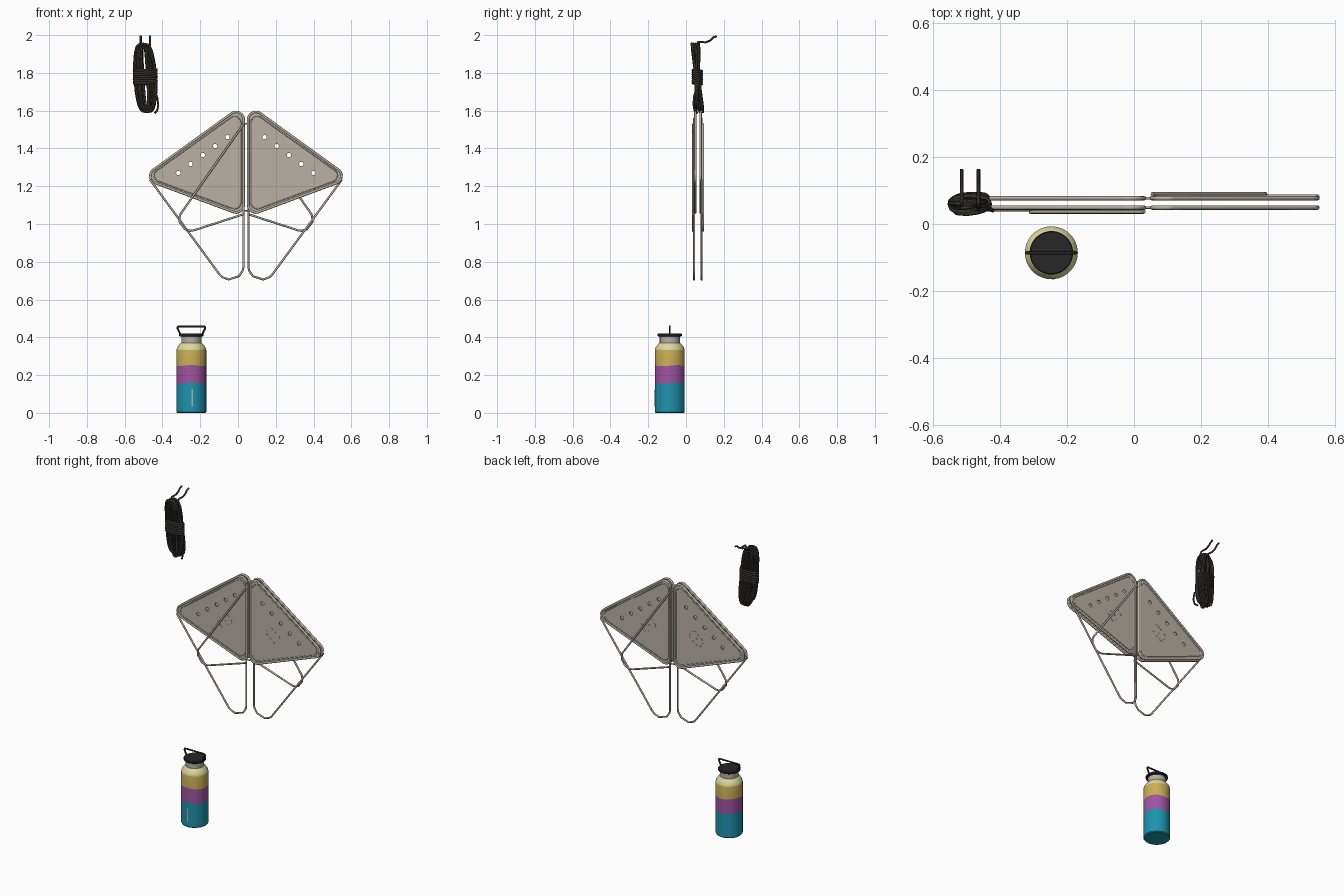
import bpy
import bmesh
from math import sin, cos, pi, tan, radians
from mathutils import Vector

cube = bpy.data.objects.get("Cube")
if cube:
    bpy.data.objects.remove(cube)


def material(name, r, g, b):
    m = bpy.data.materials.new(name)
    m.use_nodes = True
    m.diffuse_color = (r, g, b, 1)
    m.node_tree.nodes["Principled BSDF"].inputs["Base Color"].default_value = (r, g, b, 1)
    return m


GREY = material("warm grey metal", 0.485, 0.44, 0.375)
ROPE = material("dark brown rope", 0.038, 0.031, 0.025)
TEAL = material("teal", 0.013, 0.29, 0.42)
PURPLE = material("purple", 0.35, 0.09, 0.36)
MUSTARD = material("mustard", 0.59, 0.43, 0.095)
CREAM = material("pale yellow", 0.72, 0.68, 0.34)
STEEL = material("pale steel", 0.47, 0.43, 0.40)
BLACK = material("black", 0.02, 0.02, 0.02)


def add_mesh(name, mesh, mats, angle=None):
    obj = bpy.data.objects.new(name, mesh)
    bpy.context.collection.objects.link(obj)
    for m in mats:
        mesh.materials.append(m)
    if angle:
        bpy.ops.object.select_all(action='DESELECT')
        obj.select_set(True)
        bpy.context.view_layer.objects.active = obj
        bpy.ops.object.shade_smooth_by_angle(angle=radians(angle))
    return obj


def curve_mesh(name, curve, mat, angle):
    """Turn a curve into a mesh object."""
    tmp = bpy.data.objects.new("tmp", curve)
    bpy.context.collection.objects.link(tmp)
    bpy.context.view_layer.update()
    graph = bpy.context.evaluated_depsgraph_get()
    mesh = bpy.data.meshes.new_from_object(tmp.evaluated_get(graph))
    bpy.data.objects.remove(tmp)
    return add_mesh(name, mesh, [mat], angle)


def add_spline(curve, pts, closed):
    s = curve.splines.new('POLY')
    s.points.add(len(pts) - 1)
    for p, co in zip(s.points, pts):
        p.co = (*co, 1)
    s.use_cyclic_u = closed


def tube(name, pts, radius, mat, closed=False):
    c = bpy.data.curves.new(name, 'CURVE')
    c.dimensions = '3D'
    c.bevel_depth = radius
    c.bevel_resolution = 2
    c.use_fill_caps = True
    add_spline(c, pts, closed)
    curve_mesh(name, c, mat, 50)


def fillet(pts, r, closed=True, steps=7):
    """Round the corners of a 2D path."""
    out = []
    pts = [Vector(p) for p in pts]
    for i, p in enumerate(pts):
        if not closed and i in (0, len(pts) - 1):
            out.append(p)
            continue
        a = (pts[i - 1] - p).normalized()
        b = (pts[(i + 1) % len(pts)] - p).normalized()
        half = a.angle(b) / 2
        centre = p + (a + b).normalized() * (r / sin(half))
        start = p + a * (r / tan(half)) - centre
        end = p + b * (r / tan(half)) - centre
        for k in range(steps + 1):
            d = start.lerp(end, k / steps)
            out.append(centre + d.normalized() * r)
    return out


def box(name, mat, place_vertex):
    """Unit cube whose corners are moved by a rule."""
    bm = bmesh.new()
    bmesh.ops.create_cube(bm, size=1)
    for v in bm.verts:
        v.co = place_vertex(v.co)
    bmesh.ops.recalc_face_normals(bm, faces=bm.faces)
    mesh = bpy.data.meshes.new(name)
    bm.to_mesh(mesh)
    bm.free()
    add_mesh(name, mesh, [mat])


# Folding table: two layers of two rounded triangles, with wire legs
MID_X, MID_Y = 0.042, 0.063
CORNERS = [(0.012, 1.632), (0.012, 1.043), (0.551, 1.243)]
INNER = [(0.027, 1.601), (0.027, 1.066), (0.522, 1.247)]
LEG_LONG = [(0.508, 1.235), (0.013, 0.56), (0.013, 1.56)]
LEG_SHORT = [(0.012, 1.53), (0.445, 0.912), (0.012, 1.052)]


def place(path, side, y):
    return [(MID_X + side * p[0], y, p[1]) for p in path]


def panel_sheet(name, side, y):
    c = bpy.data.curves.new(name, 'CURVE')
    c.dimensions = '2D'
    c.fill_mode = 'BOTH'
    c.extrude = 0.002
    add_spline(c, [(side * p.x, p.y, 0) for p in fillet(CORNERS, 0.04)], True)
    # row of round holes along the top edge
    for i in range(5):
        u, z = 0.098 + 0.065 * i, 1.46 - 0.0475 * i
        ring = [2 * pi * k / 16 for k in range(16)]
        add_spline(c, [(side * u + 0.0115 * cos(t), z + 0.0115 * sin(t), 0) for t in ring], True)
    obj = curve_mesh(name, c, GREY, None)
    obj.rotation_euler.x = pi / 2
    obj.location = (MID_X, y, 0)


def dash(name, side, y, along, across, w, h):
    """Small raised mark laid on a panel in its tilted rectangle frame."""
    t = radians(-37)

    def corner(co):
        a, b = along + co.x * w, across + co.z * h
        u = 0.17 + a * cos(t) - b * sin(t)
        z = 1.276 + a * sin(t) + b * cos(t)
        return (MID_X + side * u, y + co.y * 0.002, z)
    box(name, GREY, corner)


for side, word in ((-1, "right"), (1, "left")):
    for layer, where in ((-1, "front"), (1, "back")):
        tag = f"{where}_{word}"
        y = MID_Y + layer * 0.014
        panel_sheet("panel_" + tag, side, y)
        tube("panel_rim_" + tag, place(fillet(CORNERS, 0.04), side, y), 0.0065, GREY, True)
        tube("panel_bead_" + tag, place(fillet(INNER, 0.033), side, y + layer * 0.001),
             0.003, GREY, True)
        face = y + layer * 0.0025
        for sgn in (-1, 1):
            for k in (-1, 0, 1):
                dash("slot_mark_" + tag, side, face, k * 0.03, sgn * 0.03, 0.02, 0.004)
            for k in (-1, 1):
                dash("slot_mark_" + tag, side, face, sgn * 0.046, k * 0.017, 0.004, 0.02)
        dash("centre_mark_" + tag, side, face, 0, 0, 0.011, 0.011)
    # each side's legs sit on the outside of one layer
    tube("long_leg_" + word, place(fillet(LEG_LONG, 0.071, False), side, MID_Y + side * 0.020),
         0.0055, GREY)
    tube("short_leg_" + word, place(fillet(LEG_SHORT, 0.060, False), side, MID_Y + side * 0.027),
         0.0055, GREY)

# Hinge pins joining the two sides
for z in (1.07, 1.53):
    for layer in (-1, 1):
        y = MID_Y + layer * 0.014
        tube("hinge_pin", [(MID_X - 0.012, y, z), (MID_X + 0.012, y, z)], 0.004, GREY)

# Rope coil: one long strand wound into nested loops
RX, RY, RZ = -0.491, 0.060, 1.777
coil = []
LOOPS, STEPS = 18, 28
for i in range(LOOPS * STEPS):
    t = 2 * pi * i / STEPS
    turn = i / STEPS
    s, c = sin(t), cos(t)
    wide = 0.034 + 0.024 * sin(turn * 2.4)
    tall = 0.171 + 0.014 * sin(turn * 2.1)
    x = RX + wide * (abs(c) ** 0.55) * (1 if c > 0 else -1) - 0.010 * s
    y = RY - 0.010 * s + 0.021 * sin(turn * 1.7) * (0.45 + 0.55 * abs(s))
    coil.append((x, y, RZ + tall * s))
tube("rope_coil", coil, 0.0055, ROPE)

# Rope wrap around the waist
TURNS = 7
wrap = []
for i in range(TURNS * 24 + 1):
    t = 2 * pi * i / 24
    wrap.append((RX + 0.060 * cos(t), RY + 0.024 * sin(t), 1.738 + 0.08 * i / (TURNS * 24)))
tube("rope_wrap", wrap, 0.0065, ROPE)

# Loose rope ends
for x in (-0.515, -0.465):
    tube("rope_end", [(x, 0.05, 1.91), (x, 0.052, 1.945), (x, 0.064, 1.963), (x, 0.105, 1.962),
                      (x, 0.13, 1.972), (x, 0.145, 1.988), (x, 0.163, 1.994)], 0.0055, ROPE)
tube("rope_tail", [(-0.45, 0.05, 1.70), (-0.428, 0.042, 1.675), (-0.422, 0.04, 1.63),
                   (-0.428, 0.045, 1.60), (-0.44, 0.06, 1.588)], 0.0055, ROPE)

# Bottle
BX, BY = -0.247, -0.086


def lathe(name, profile, mats, bands, wavy=(), seg=48):
    """Spin (radius, height) points; bands gives a material index per strip."""
    bm = bmesh.new()
    rings = []
    for j, (r, z) in enumerate(profile):
        wave = 0.003 if j in wavy else 0
        rings.append([bm.verts.new((BX + r * cos(2 * pi * k / seg), BY + r * sin(2 * pi * k / seg),
                                    z + wave * sin(6 * pi * k / seg))) for k in range(seg)])
    for j, band in enumerate(bands):
        a, b = rings[j], rings[j + 1]
        for k in range(seg):
            n = (k + 1) % seg
            bm.faces.new((a[k], a[n], b[n], b[k])).material_index = band
    bm.faces.new(rings[0][::-1]).material_index = bands[0]
    bm.faces.new(rings[-1]).material_index = bands[-1]
    mesh = bpy.data.meshes.new(name)
    bm.to_mesh(mesh)
    bm.free()
    add_mesh(name, mesh, mats, 35)


lathe("bottle_body",
      [(0.075, 0), (0.079, 0.005), (0.079, 0.157), (0.079, 0.25), (0.079, 0.332),
       (0.076, 0.345), (0.064, 0.362), (0.055, 0.371)],
      [TEAL, PURPLE, MUSTARD, CREAM], [0, 0, 1, 2, 3, 3, 3], wavy=(2, 3))
lathe("bottle_neck", [(0.053, 0.365), (0.053, 0.407)], [STEEL], [0])
lathe("bottle_cap", [(0.062, 0.405), (0.065, 0.408), (0.065, 0.417), (0.062, 0.420)],
      [BLACK], [0, 0, 0])

# Carry handle on the cap
grip = fillet([(-0.058, 0.416), (-0.078, 0.458), (0.078, 0.458), (0.058, 0.416)], 0.008, False)
tube("cap_handle", [(BX + p.x, BY, p.y) for p in grip], 0.005, BLACK)

# Thin plain stripe on the bottle front
box("bottle_stripe", STEEL,
    lambda co: (BX + 0.005 + co.x * 0.006, BY - 0.0785 + co.y * 0.002, 0.08 + co.z * 0.09))
